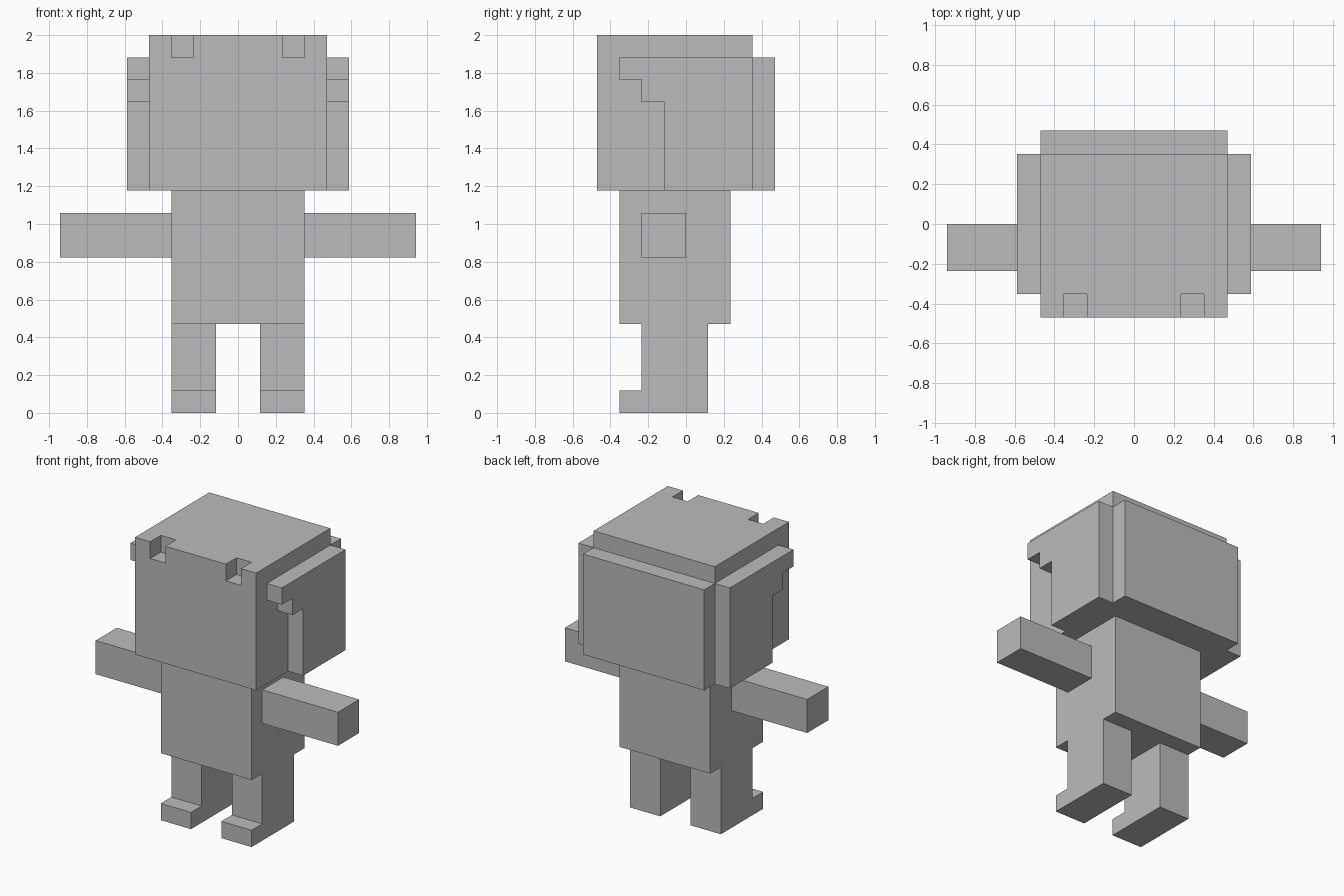
import bpy
import bmesh
from mathutils import Vector

cube = bpy.data.objects.get("Cube")
if cube:
    bpy.data.objects.remove(cube, do_unlink=True)

U = 2 / 17  # one block: the figure is 17 blocks tall

grey = bpy.data.materials.new("plain grey")
grey.use_nodes = True
grey.diffuse_color = (0.5, 0.5, 0.5, 1)
grey.node_tree.nodes["Principled BSDF"].inputs["Base Color"].default_value = grey.diffuse_color


def prism(name, profile, x0, x1):
    """Extrude a side profile of (y, z) block coordinates from x0 to x1."""
    bm = bmesh.new()
    face = bm.faces.new([bm.verts.new(Vector((x0, y, z)) * U) for y, z in profile])
    grown = bmesh.ops.extrude_face_region(bm, geom=[face])["geom"]
    verts = [g for g in grown if isinstance(g, bmesh.types.BMVert)]
    bmesh.ops.translate(bm, verts=verts, vec=((x1 - x0) * U, 0, 0))
    bmesh.ops.recalc_face_normals(bm, faces=bm.faces)
    mesh = bpy.data.meshes.new(name)
    bm.to_mesh(mesh)
    bm.free()
    mesh.materials.append(grey)
    obj = bpy.data.objects.new(name, mesh)
    bpy.context.collection.objects.link(obj)
    return obj


def box(name, x, y, z):
    (y0, y1), (z0, z1) = y, z
    return prism(name, [(y0, z0), (y1, z0), (y1, z1), (y0, z1)], *x)


# Head, back plate and torso
head = box("head", (-4, 4), (-4, 3), (10, 17))
box("hair_back", (-4, 4), (3, 4), (10, 16))
box("torso", (-3, 3), (-3, 2), (4, 10))

hair_profile = [(-1, 10), (3, 10), (3, 16), (-3, 16), (-3, 15), (-2, 15), (-2, 14), (-1, 14)]
leg_profile = [(-3, 0), (1, 0), (1, 4), (-2, 4), (-2, 1), (-3, 1)]

for side, s in (("left", 1), ("right", -1)):
    # Stepped side hair, outstretched arm, leg with foot
    prism("hair_" + side, hair_profile, 4 * s, 5 * s)
    box("arm_" + side, (3 * s, 8 * s), (-2, 0), (7, 9))
    prism("leg_" + side, leg_profile, 1 * s, 3 * s)

    # Notch in the front top edge of the head
    cutter = box("notch_cutter_" + side, (2 * s, 3 * s), (-5, -3), (16, 18))
    cutter.hide_render = True
    cut = head.modifiers.new("notch_" + side, "BOOLEAN")
    cut.operation = "DIFFERENCE"
    cut.solver = "EXACT"
    cut.object = cutter
    bpy.context.view_layer.objects.active = head
    bpy.ops.object.modifier_apply(modifier=cut.name)
    bpy.data.objects.remove(cutter, do_unlink=True)
